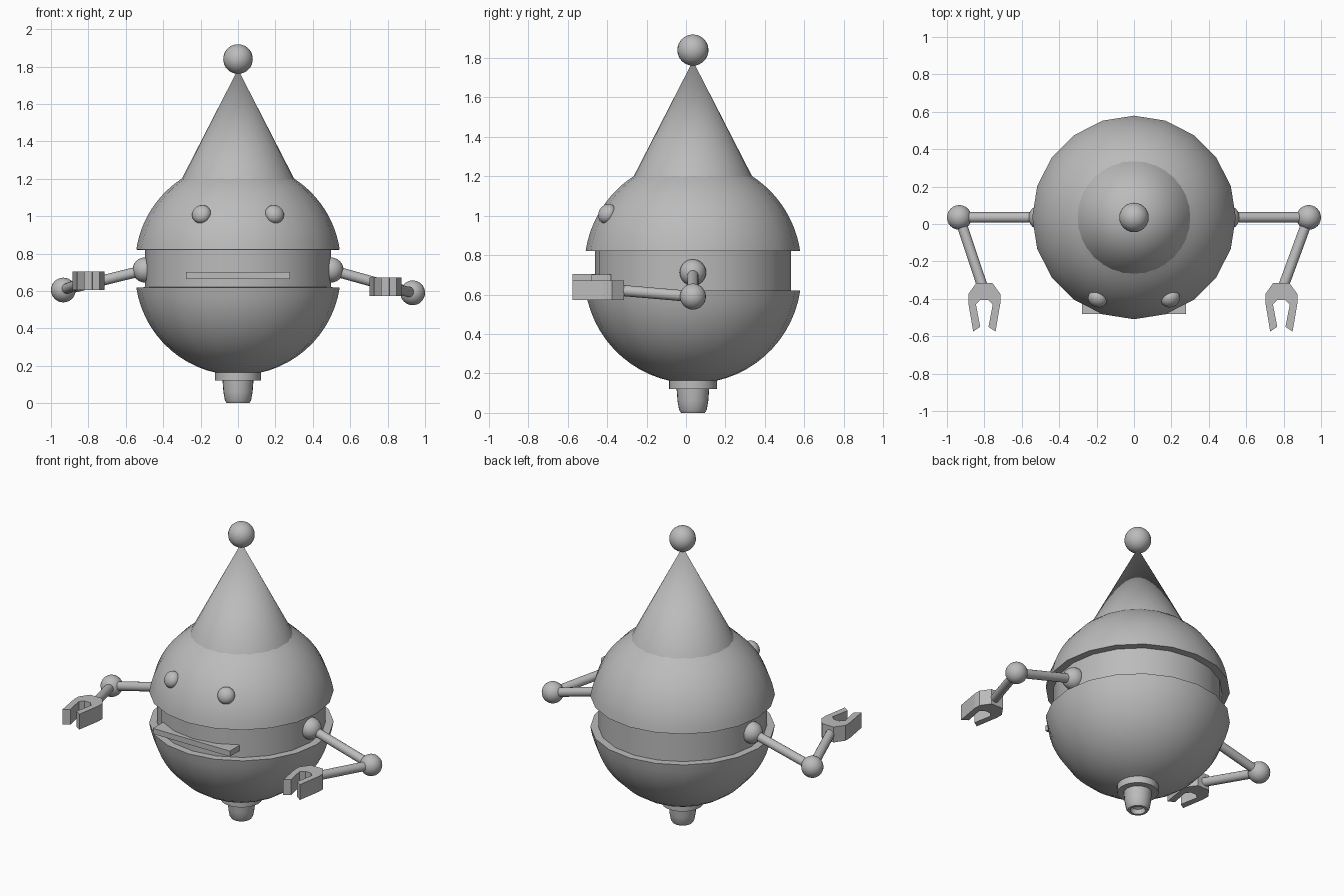
import bpy, bmesh, math
from mathutils import Vector

if "Cube" in bpy.data.objects:
    bpy.data.objects.remove(bpy.data.objects["Cube"])

CY = 0.035     # depth of the body axis
SIDES = 20

grey = bpy.data.materials.new("plain_grey")
grey.use_nodes = True
COLOR = (0.5, 0.5, 0.5, 1)
grey.diffuse_color = COLOR
grey.node_tree.nodes["Principled BSDF"].inputs["Base Color"].default_value = COLOR


def finish(name, bm, smooth=True):
    bmesh.ops.recalc_face_normals(bm, faces=bm.faces)
    mesh = bpy.data.meshes.new(name)
    bm.to_mesh(mesh)
    bm.free()
    mesh.materials.append(grey)
    ob = bpy.data.objects.new(name, mesh)
    bpy.context.collection.objects.link(ob)
    if smooth:
        bpy.ops.object.select_all(action='DESELECT')
        ob.select_set(True)
        bpy.context.view_layer.objects.active = ob
        bpy.ops.object.shade_smooth_by_angle(angle=math.radians(35))
    return ob


def lathe(name, profile, sides=SIDES):
    """Spin (radius, height) points around the body axis."""
    bm = bmesh.new()
    verts = [bm.verts.new((r, CY, z)) for r, z in profile]
    edges = [bm.edges.new(pair) for pair in zip(verts, verts[1:])]
    bmesh.ops.spin(bm, geom=verts + edges, cent=(0, CY, 0), axis=(0, 0, 1),
                   angle=math.tau, steps=sides, use_duplicate=False)
    bmesh.ops.remove_doubles(bm, verts=bm.verts, dist=0.0005)
    return finish(name, bm)


def arc(center, radius, start, end, steps=12):
    angles = [math.radians(start + (end - start) * i / steps) for i in range(steps + 1)]
    return [(radius * math.cos(a), center + radius * math.sin(a)) for a in angles]


def ball(name, center, radius):
    bm = bmesh.new()
    bmesh.ops.create_uvsphere(bm, u_segments=24, v_segments=16, radius=radius)
    ob = finish(name, bm)
    ob.location = center
    return ob


def rod(name, a, b, radius):
    a, b = Vector(a), Vector(b)
    bm = bmesh.new()
    bmesh.ops.create_cone(bm, cap_ends=True, segments=16, radius1=radius,
                          radius2=radius, depth=(b - a).length)
    ob = finish(name, bm)
    ob.location = (a + b) / 2
    ob.rotation_euler = (b - a).to_track_quat('Z', 'Y').to_euler()


def claw(name, x, z, height=0.1):
    """Symmetric two-fingered gripper extruded upward."""
    half = [(.043, -.315), (.086, -.375), (.086, -.42), (.06, -.575),
            (.022, -.55), (.045, -.43), (.02, -.405)]
    outline = half + [(-px, py) for px, py in reversed(half)]
    bm = bmesh.new()
    face = bm.faces.new([bm.verts.new((x + px, py, z)) for px, py in outline])
    grown = bmesh.ops.extrude_face_region(bm, geom=[face])["geom"]
    bmesh.ops.translate(bm, vec=(0, 0, height),
                        verts=[v for v in grown if isinstance(v, bmesh.types.BMVert)])
    finish(name, bm, smooth=False)


# Body shells, middle band and pointed top
lathe("lower_shell", [(.47, .62)] + arc(.70, .55, -8.4, -78))
lathe("upper_shell", [(.47, .82)] + arc(.74, .55, 8.4, 57))
lathe("middle_band", [(.497, .60), (.497, .84)])
lathe("pointed_top", [(.302, 1.197), (0, 1.785)], 32)
ball("top_ball", (0, CY, 1.84), .079)

# Collar and hollow nozzle underneath
lathe("collar", [(.122, .175), (.122, .12), (.06, .12)], 24)
lathe("nozzle", [(.083, .125), (.078, .06), (.07, .015), (.06, 0), (.045, 0),
                 (.04, .03), (0, .05)], 24)

# Face
for side, x in (("left", .195), ("right", -.195)):
    eye = ball(side + "_eye", (x, -.40, 1.01), .052)
    eye.scale = (1, 1, .8)
    outward = Vector((x, -.40 - CY, 1.01 - .74))
    eye.rotation_euler = outward.to_track_quat('Z', 'Y').to_euler()

bm = bmesh.new()
bmesh.ops.create_cube(bm, size=1)
bmesh.ops.scale(bm, vec=(.555, .10, .036), verts=bm.verts)
mouth = finish("mouth_bar", bm, smooth=False)
mouth.location = (0, -.43, .683)

# Arms with ball joints and grippers
for side, s, elbow_z, hand_x, hand_z in (("left", 1, .59, .788, .572),
                                         ("right", -1, .605, .80, .605)):
    shoulder = (s * .497, CY, .712)
    elbow = (s * .934, CY, elbow_z)
    wrist = (s * (hand_x + .008), -.34, hand_z + .05)
    ball(side + "_shoulder", shoulder, .067)
    ball(side + "_elbow", elbow, .066)
    rod(side + "_upper_arm", shoulder, elbow, .028)
    rod(side + "_forearm", elbow, wrist, .028)
    claw(side + "_claw", s * hand_x, hand_z)
